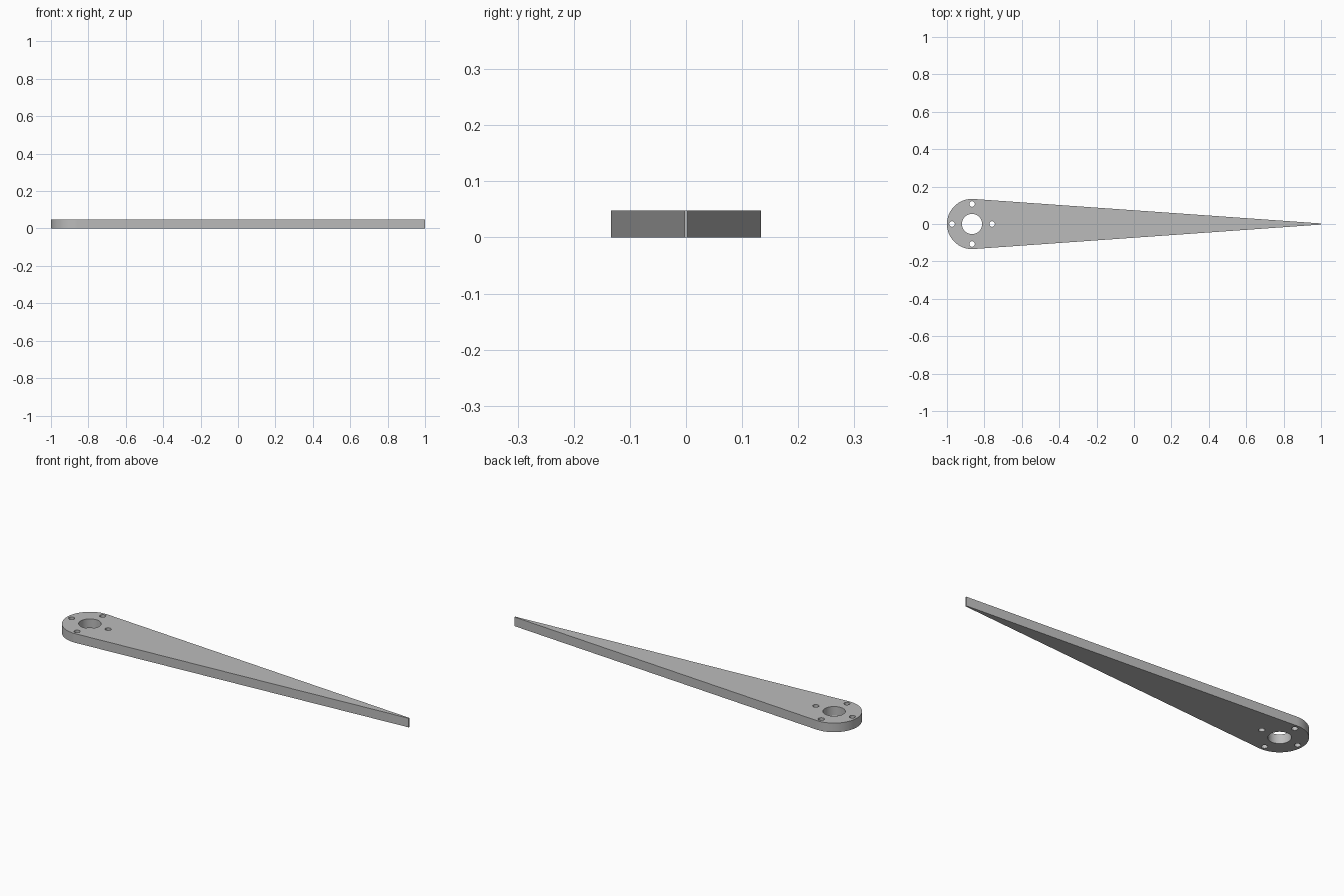
import bpy, bmesh, math

cube = bpy.data.objects.get("Cube")
if cube:
    bpy.data.objects.remove(cube, do_unlink=True)

THICK = 0.048
HUB_X, HUB_R = -0.866, 0.134
TIP_HALF = 0.003

grey = bpy.data.materials.new("plain grey")
grey.use_nodes = True
colour = (0.5, 0.5, 0.5, 1)
grey.diffuse_color = colour
grey.node_tree.nodes["Principled BSDF"].inputs["Base Color"].default_value = colour


def arc(cx, cy, r, start, end, steps):
    """Points along an arc, both ends included."""
    angles = [start + (end - start) * i / steps for i in range(steps + 1)]
    return [(cx + r * math.cos(a), cy + r * math.sin(a)) for a in angles]


def circle(cx, cy, r, steps):
    return arc(cx, cy, r, 0, math.tau, steps)[:-1]


def add_loop(bm, points):
    verts = [bm.verts.new((x, y, 0)) for x, y in points]
    for a, b in zip(verts, verts[1:] + verts[:1]):
        bm.edges.new((a, b))


# Outline: round hub end, straight tangent sides, narrow blunt tip
tangent = math.acos((HUB_R - TIP_HALF) / (1 - HUB_X))
outline = arc(HUB_X, 0, HUB_R, tangent, math.tau - tangent, 64)
outline += [(1, -TIP_HALF), (1, TIP_HALF)]

bm = bmesh.new()
add_loop(bm, outline)

# Shaft hole and four bolt holes around it
add_loop(bm, circle(HUB_X, 0, 0.054, 48))
for i in range(4):
    a = i * math.pi / 2
    add_loop(bm, circle(HUB_X + 0.107 * math.cos(a), 0.107 * math.sin(a), 0.015, 24))

# Fill the flat plate and extrude it to thickness
bmesh.ops.triangle_fill(bm, edges=bm.edges[:], use_beauty=True, normal=(0, 0, 1))
top = bmesh.ops.extrude_face_region(bm, geom=bm.faces[:], use_keep_orig=True)
for v in top["geom"]:
    if isinstance(v, bmesh.types.BMVert):
        v.co.z = THICK
bmesh.ops.recalc_face_normals(bm, faces=bm.faces[:])

mesh = bpy.data.meshes.new("tapered_arm")
bm.to_mesh(mesh)
bm.free()
mesh.materials.append(grey)
arm = bpy.data.objects.new("tapered_arm", mesh)
bpy.context.collection.objects.link(arm)

# Smooth round walls, sharp rims
bpy.context.view_layer.objects.active = arm
arm.select_set(True)
bpy.ops.object.shade_smooth_by_angle(angle=math.radians(30))
